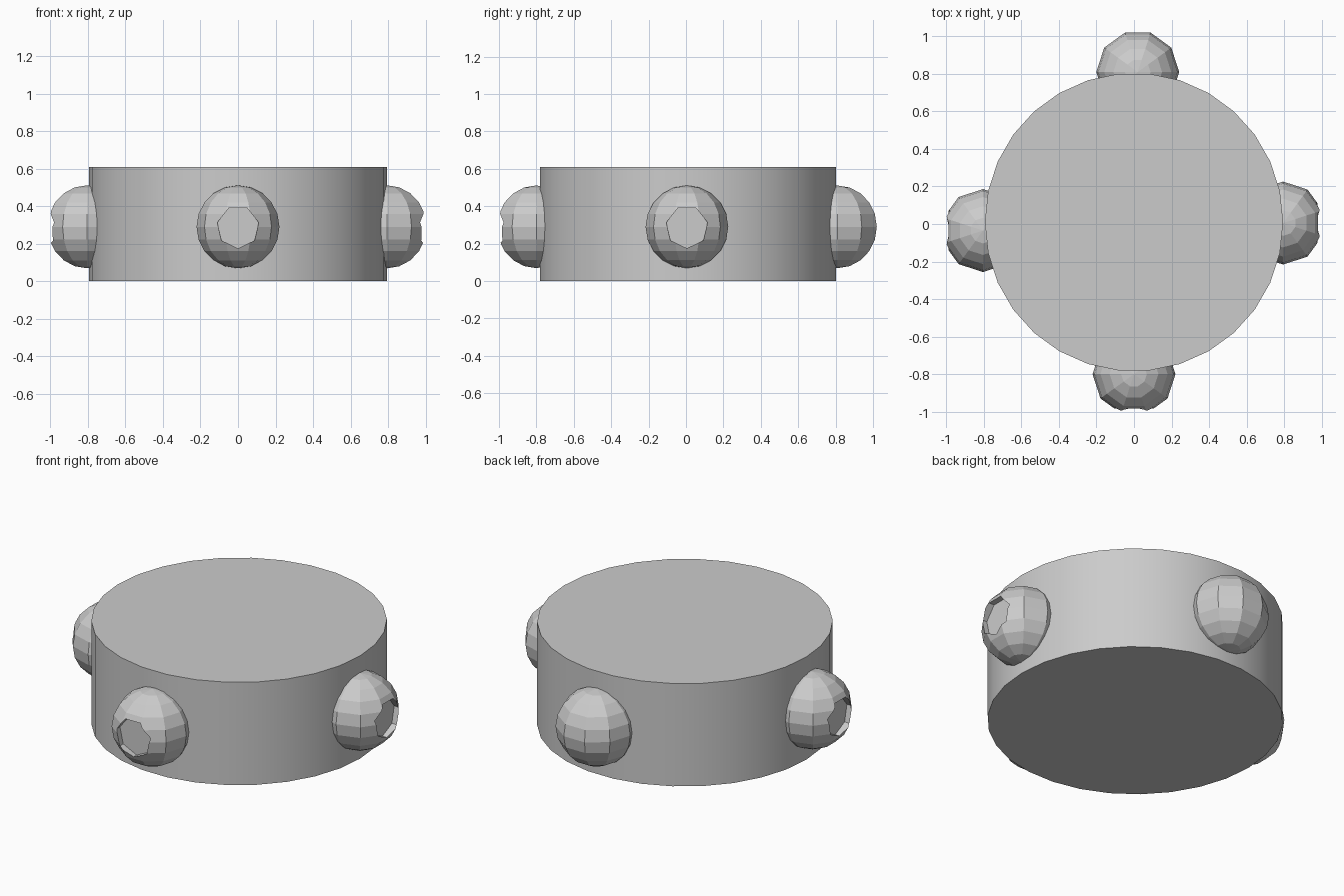
import bpy, bmesh
from math import sin, cos, pi, atan2
from mathutils import Matrix

if "Cube" in bpy.data.objects:
    bpy.data.objects.remove(bpy.data.objects["Cube"])

BALL_R, BALL_Z = 0.221, 0.29


def add_object(name, bm):
    bmesh.ops.recalc_face_normals(bm, faces=bm.faces[:])
    mesh = bpy.data.meshes.new(name)
    bm.to_mesh(mesh)
    bm.free()
    obj = bpy.data.objects.new(name, mesh)
    bpy.context.collection.objects.link(obj)
    return obj


def prism(points, offset):
    """Extrude a closed polygon along offset."""
    bm = bmesh.new()
    face = bm.faces.new([bm.verts.new(p) for p in points])
    ext = bmesh.ops.extrude_face_region(bm, geom=[face], use_keep_orig=True)
    new = [g for g in ext["geom"] if isinstance(g, bmesh.types.BMVert)]
    bmesh.ops.translate(bm, verts=new, vec=offset)
    return bm


# 30-sided drum body
n = 30
ring = [(0.795 * cos(2 * pi * i / n), 0.01 + 0.795 * sin(2 * pi * i / n), 0) for i in range(n)]
drum = add_object("drum", prism(ring, (0, 0, 0.61)))
bpy.context.view_layer.objects.active = drum
drum.select_set(True)
bpy.ops.object.shade_smooth_by_angle(angle=pi / 6)
drum.select_set(False)


def add_knob(name, x, y, turn):
    # faceted ball with a corner on its local x axis
    place = Matrix.Translation((x, y, BALL_Z)) @ Matrix.Rotation(turn, 4, 'Z')
    bm = bmesh.new()
    bmesh.ops.create_uvsphere(bm, u_segments=10, v_segments=10, radius=BALL_R)
    rim = min(bm.verts, key=lambda v: abs(v.co.z)).co
    bmesh.ops.rotate(bm, verts=bm.verts, cent=(0, 0, 0),
                     matrix=Matrix.Rotation(-atan2(rim.y, rim.x), 3, 'Z'))
    bm.transform(place)
    ball = add_object(name, bm)

    # seven-sided socket, one corner pointing down
    pts = [(0.113 * sin(2 * pi * i / 7), -0.15, -0.002 - 0.113 * cos(2 * pi * i / 7)) for i in range(7)]
    bm = prism(pts, (0, -0.2, 0))
    bm.transform(place)
    cutter = add_object(name + "_socket_cutter", bm)
    cutter.hide_render = True
    cutter.hide_set(True)
    cutter.display_type = 'WIRE'
    mod = ball.modifiers.new("socket", 'BOOLEAN')
    mod.operation = 'DIFFERENCE'
    mod.solver = 'EXACT'
    mod.object = cutter
    # bake the cut, then drop the helper
    bpy.context.view_layer.objects.active = ball
    bpy.ops.object.modifier_apply(modifier=mod.name)
    bpy.data.objects.remove(cutter)


add_knob("front_knob", 0.0, -0.80, 0)
add_knob("right_knob", 0.795, 0.005, pi / 2)
add_knob("back_knob", 0.02, 0.81, pi)
add_knob("left_knob", -0.805, -0.035, -pi / 2)
